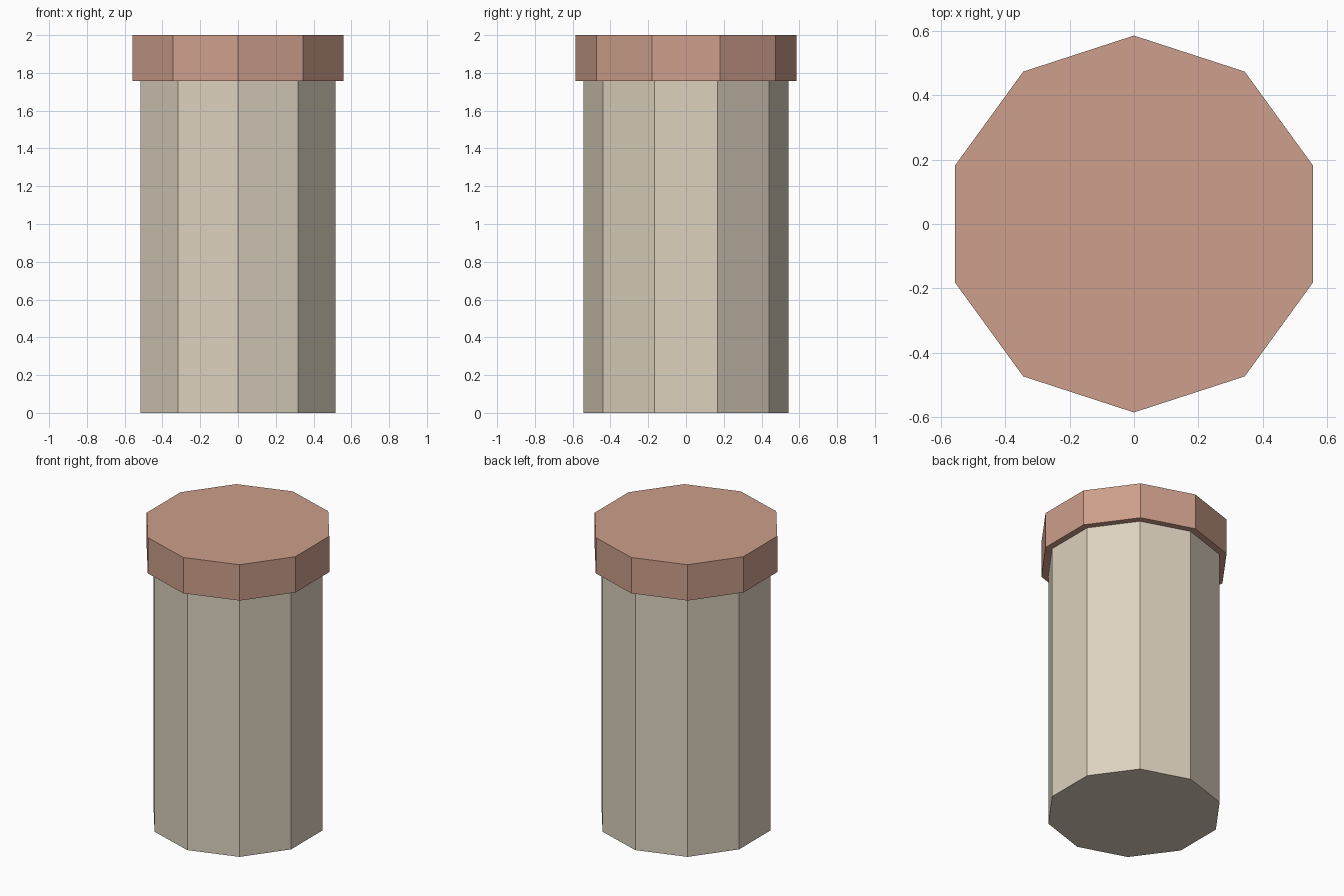
import bpy
import bmesh
from math import sin, cos, tau

cube = bpy.data.objects.get("Cube")
if cube:
    bpy.data.objects.remove(cube, do_unlink=True)

SIDES = 10


def make_material(name, rgb):
    mat = bpy.data.materials.new(name)
    mat.use_nodes = True
    color = (*rgb, 1)
    mat.diffuse_color = color
    mat.node_tree.nodes["Principled BSDF"].inputs["Base Color"].default_value = color
    return mat


def make_prism(name, radius, bottom, top, mat):
    """Flat-sided upright prism with a corner pointing to the front and back."""
    bm = bmesh.new()
    ring = [bm.verts.new((radius * sin(tau * i / SIDES), -radius * cos(tau * i / SIDES), bottom))
            for i in range(SIDES)]
    base = bm.faces.new(ring)
    solid = bmesh.ops.extrude_face_region(bm, geom=[base], use_keep_orig=True)
    raised = [v for v in solid["geom"] if isinstance(v, bmesh.types.BMVert)]
    bmesh.ops.translate(bm, verts=raised, vec=(0, 0, top - bottom))
    bmesh.ops.recalc_face_normals(bm, faces=bm.faces)
    mesh = bpy.data.meshes.new(name)
    bm.to_mesh(mesh)
    bm.free()
    mesh.materials.append(mat)
    obj = bpy.data.objects.new(name, mesh)
    bpy.context.collection.objects.link(obj)
    return obj


cream = make_material("cream", (0.716, 0.638, 0.515))
terracotta = make_material("terracotta", (0.61, 0.342, 0.258))

# Tall body and the wider cap resting on it
make_prism("body", 0.542, 0, 1.757, cream)
make_prism("cap", 0.586, 1.757, 2, terracotta)
